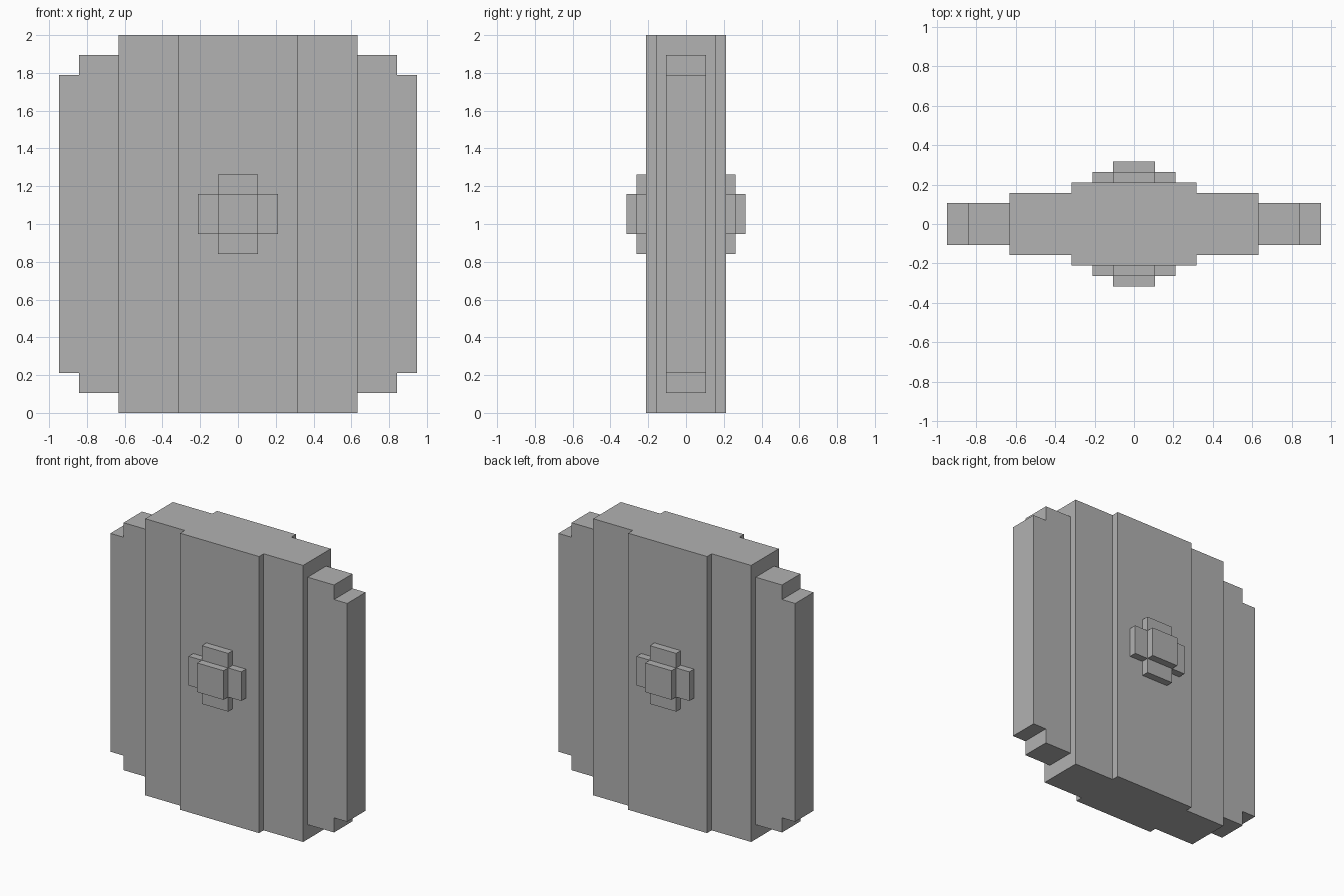
import bpy
import bmesh
from mathutils import Vector

cube = bpy.data.objects.get("Cube")
if cube:
    bpy.data.objects.remove(cube, do_unlink=True)

U = 2 / 19  # one grid unit: the model is 19 units tall

grey = bpy.data.materials.new("plain_grey")
grey.use_nodes = True
colour = (0.445, 0.445, 0.445, 1)
grey.diffuse_color = colour
grey.node_tree.nodes["Principled BSDF"].inputs["Base Color"].default_value = colour


def prism(name, outline, start, end, axis):
    """Extrude a closed outline, in grid units, along y (xz outline) or z (xy outline)."""
    bm = bmesh.new()
    if axis == "z":
        points = [(a, b, start) for a, b in outline]
        push = Vector((0, 0, end - start))
    else:
        points = [(a, start, b) for a, b in outline]
        push = Vector((0, end - start, 0))
    face = bm.faces.new([bm.verts.new(Vector(p) * U) for p in points])
    grown = bmesh.ops.extrude_face_region(bm, geom=[face], use_keep_orig=True)
    moved = [g for g in grown["geom"] if isinstance(g, bmesh.types.BMVert)]
    bmesh.ops.translate(bm, verts=moved, vec=push * U)
    bmesh.ops.recalc_face_normals(bm, faces=bm.faces)
    mesh = bpy.data.meshes.new(name)
    bm.to_mesh(mesh)
    bm.free()
    mesh.materials.append(grey)
    obj = bpy.data.objects.new(name, mesh)
    bpy.context.collection.objects.link(obj)
    return obj


def four_way(quarter, centre=0):
    """Mirror a quarter outline (from the side axis round to the top) into a full loop."""
    right = [(a, -b) for a, b in reversed(quarter)] + quarter
    loop = right + [(-a, b) for a, b in reversed(right)]
    return [(a, b + centre) for a, b in loop]


# Full-height centre slab with a raised middle band on both faces
prism("centre_slab", four_way([(6, 1.5), (3, 1.5), (3, 2)]), 0, 19, "z")

# Thinner side wings with stepped corners
wing = [(6, 1), (8, 1), (8, 2), (9, 2), (9, 17), (8, 17), (8, 18), (6, 18)]
for side, name in ((1, "left_wing"), (-1, "right_wing")):
    prism(name, [(side * x, z) for x, z in wing], -1, 1, "y")

# Cross-shaped boss with a square cap, front and back
BOSS_Z = 10
cross = four_way([(2, 1), (1, 1), (1, 2)], BOSS_Z)
cap = four_way([(1, 1)], BOSS_Z)
for side, name in ((-1, "front"), (1, "back")):
    prism(name + "_boss_cross", cross, side * 2, side * 2.5, "y")
    prism(name + "_boss_cap", cap, side * 2.5, side * 3, "y")
